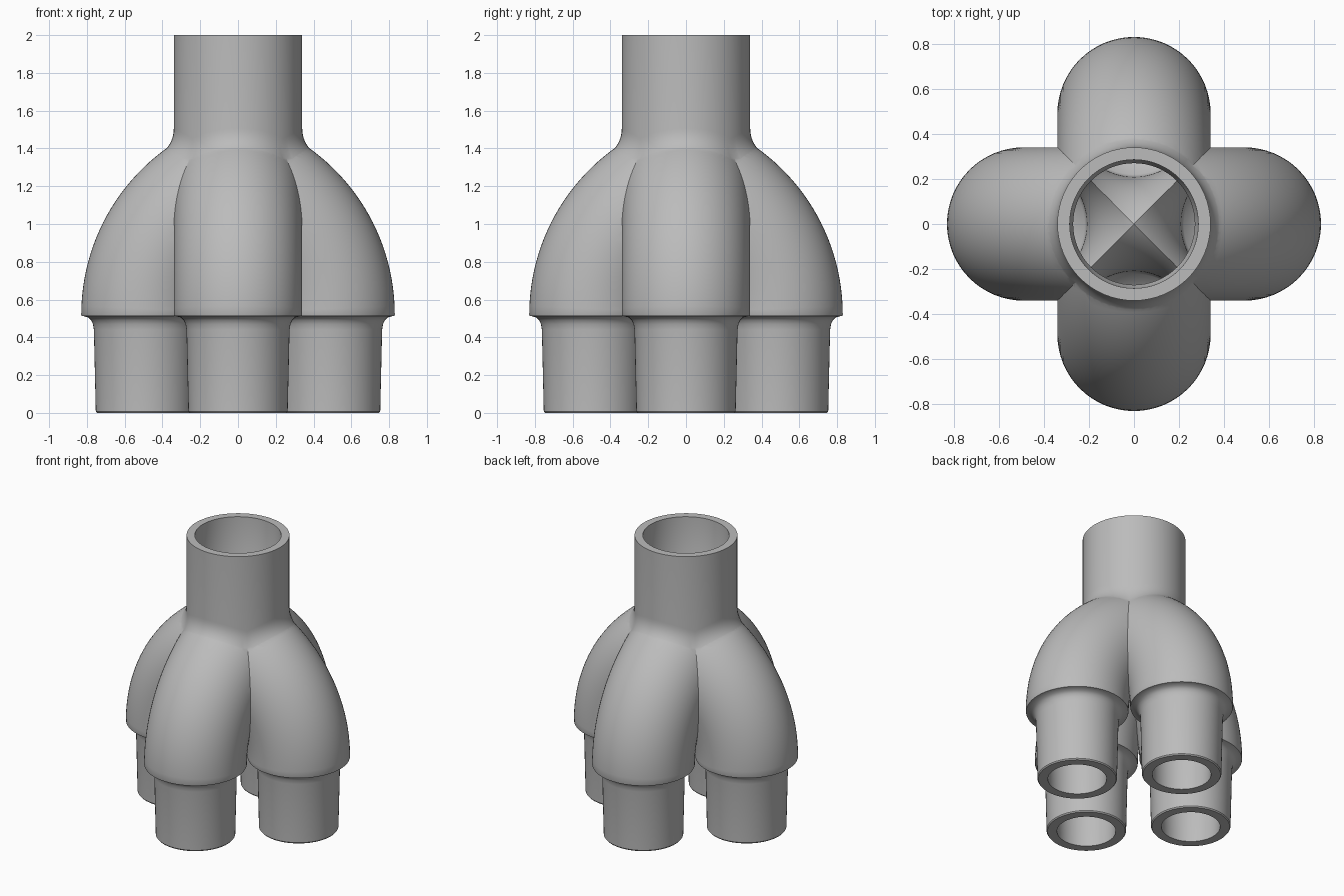
import bpy, bmesh, math
from mathutils import Matrix

cube = bpy.data.objects.get("Cube")
if cube:
    bpy.data.objects.remove(cube, do_unlink=True)

SEG = 64
LEG_X, BEND_Z, BEND_R = 0.49, 0.52, 0.745   # leg axis, start and radius of bend
BEND_X = LEG_X - BEND_R
LOBE_R, BORE_R, PIPE_R = 0.34, 0.28, 0.34

grey = bpy.data.materials.new("light_grey")
grey.use_nodes = True
colour = (0.5, 0.5, 0.5, 1)
grey.diffuse_color = colour
grey.node_tree.nodes["Principled BSDF"].inputs["Base Color"].default_value = colour


def loft(name, rings):
    """Closed solid skinned through rings of points."""
    bm = bmesh.new()
    loops = [[bm.verts.new(p) for p in ring] for ring in rings]
    for a, b in zip(loops, loops[1:]):
        for i in range(SEG):
            j = (i + 1) % SEG
            bm.faces.new((a[i], a[j], b[j], b[i]))
    bm.faces.new(loops[0][::-1])
    bm.faces.new(loops[-1])
    bmesh.ops.recalc_face_normals(bm, faces=bm.faces[:])
    mesh = bpy.data.meshes.new(name)
    bm.to_mesh(mesh)
    bm.free()
    mesh.materials.append(grey)
    obj = bpy.data.objects.new(name, mesh)
    bpy.context.collection.objects.link(obj)
    return obj


def turns():
    return [2 * math.pi * i / SEG for i in range(SEG)]


def disc(cx, z, r):
    return [(cx + r * math.cos(t), r * math.sin(t), z) for t in turns()]


def bend(angle, r):
    """Section of the curved leg, tilted by angle about the bend centre."""
    return [(BEND_X + (BEND_R + r * math.cos(t)) * math.cos(angle), r * math.sin(t),
             BEND_Z + (BEND_R + r * math.cos(t)) * math.sin(angle)) for t in turns()]


def leg(name, profile, r, end, quarter):
    rings = [disc(LEG_X, z, pr) for pr, z in profile]
    rings += [bend(math.radians(end) * i / 28, r) for i in range(29)]
    obj = loft(name, rings)
    obj.data.transform(Matrix.Rotation(quarter * math.pi / 2, 4, "Z"))
    return obj


def combine(target, other, operation):
    mod = target.modifiers.new("combine", "BOOLEAN")
    mod.operation, mod.solver, mod.object = operation, "EXACT", other
    bpy.context.view_layer.objects.active = target
    bpy.ops.object.modifier_apply(modifier=mod.name)
    bpy.data.objects.remove(other, do_unlink=True)


def lobe_height(r, t):
    """Height of the lobes' upper surface at polar position r, t."""
    x, y = abs(r * math.cos(t)), abs(r * math.sin(t))
    x, y = max(x, y), min(x, y)
    reach = BEND_R + math.sqrt(LOBE_R ** 2 - y ** 2)
    return BEND_Z + math.sqrt(reach ** 2 - (x - BEND_X) ** 2)


def fillet_ring(s):
    """Ring of the blend between lobes (s = 0) and pipe (s = 1)."""
    ring = []
    for t in turns():
        low, mid = lobe_height(0.40, t) - 0.004, lobe_height(PIPE_R, t)
        r = PIPE_R + 0.06 * (1 - s) ** 2
        z = (1 - s) ** 2 * low + 2 * s * (1 - s) * mid + s * s * (mid + 0.08)
        ring.append((r * math.cos(t), r * math.sin(t), z))
    return ring


# Upper pipe with a flared foot that follows the lobes
manifold = loft("manifold_body", [disc(0, 1.2, 0.2)]
                + [fillet_ring(i / 8) for i in range(9)] + [disc(0, 2, PIPE_R)])

# Four curved lobes, each with a shoulder and a tapered spigot
spigot = [(0.257, 0), (0.263, 0.008), (0.273, 0.44), (0.278, 0.47), (0.287, 0.49),
          (0.302, 0.505), (0.328, 0.512), (0.338, 0.514)]
for q in range(4):
    combine(manifold, leg("lobe", spigot, LOBE_R, 68, q), "UNION")

# Hollow passages through the pipe and legs
passage = loft("pipe_bore", [disc(0, 1.2, 0.27), disc(0, 1.54, 0.27),
                             disc(0, 1.56, 0.28), disc(0, 2.05, 0.286)])
bore = [(0.193, -0.05), (0.205, 0.42), (0.215, 0.46), (0.27, 0.50)]
for q in range(4):
    combine(passage, leg("leg_bore", bore, BORE_R, 71, q), "UNION")
combine(manifold, passage, "DIFFERENCE")

# Smooth surfaces with crisp seams
bpy.ops.object.select_all(action="DESELECT")
manifold.select_set(True)
bpy.context.view_layer.objects.active = manifold
bpy.ops.object.shade_smooth_by_angle(angle=math.radians(30))
